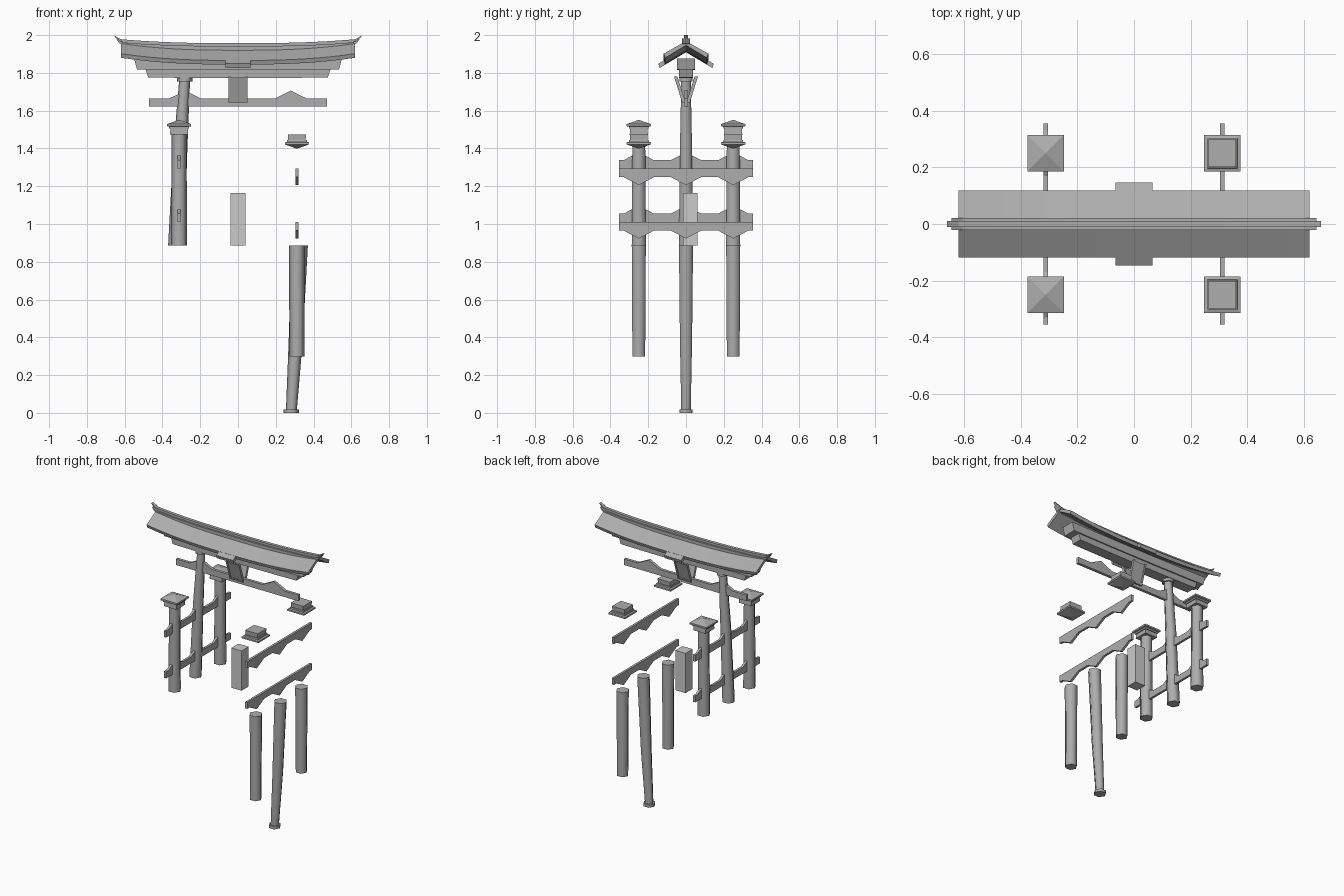
import bpy, bmesh, math
from mathutils import Matrix

if "Cube" in bpy.data.objects:
    bpy.data.objects.remove(bpy.data.objects["Cube"])

dark = bpy.data.materials.new("dark_grey")
dark.diffuse_color = (.42, .42, .42, 1)
dark.use_nodes = True
dark.node_tree.nodes["Principled BSDF"].inputs["Base Color"].default_value = dark.diffuse_color

def make(name, rings, mat=dark, smooth=False):
    """Skin a list of equal-length point rings and cap both ends."""
    bm = bmesh.new()
    vs = [[bm.verts.new(p) for p in r] for r in rings]
    n = len(vs[0])
    for a, b in zip(vs, vs[1:]):
        for i in range(n):
            j = (i + 1) % n
            bm.faces.new((a[i], a[j], b[j], b[i]))
    bm.faces.new(vs[0][::-1])
    bm.faces.new(vs[-1])
    bmesh.ops.recalc_face_normals(bm, faces=bm.faces)
    if smooth:
        for f in bm.faces:
            f.smooth = len(f.verts) == 4
        for e in bm.edges:
            e.smooth = e.calc_face_angle(0) < math.radians(65)
    me = bpy.data.meshes.new(name)
    bm.to_mesh(me)
    bm.free()
    me.materials.append(mat)
    ob = bpy.data.objects.new(name, me)
    bpy.context.collection.objects.link(ob)
    return ob

def square(cx, cy, h, z):
    return [(cx + sx * h, cy + sy * h, z) for sx, sy in ((-1, -1), (1, -1), (1, 1), (-1, 1))]

def hexagon(cx, cy, r, z):
    return [(cx + r * math.cos(i * math.pi / 3), cy + r * math.sin(i * math.pi / 3), z) for i in range(6)]

def flipped(ob, name, z0):
    """Copy turned half way round the y axis through (0, 0, z0)."""
    me = ob.data.copy()
    me.transform(Matrix.Translation((0, 0, z0)) @ Matrix.Rotation(math.pi, 4, 'Y') @ Matrix.Translation((0, 0, -z0)))
    bpy.context.collection.objects.link(bpy.data.objects.new(name, me))

# main pillars, leaning, with a collar at the thin end
MID = 0.887
p = make("main_pillar_left", [hexagon(-.327, 0, .043, MID), hexagon(-.305, 0, .037, 1.4), hexagon(-.283, 0, .029, 1.755),
                              hexagon(-.282, 0, .040, 1.755), hexagon(-.282, 0, .040, 1.774)], smooth=True)
flipped(p, "main_pillar_right", MID)

# support pillars and their caps
X = -.312
for side, y in (("front", -.25), ("back", .25)):
    p = make(f"support_pillar_left_{side}", [hexagon(X, y, .043, MID), hexagon(X, y, .039, 1.475)], smooth=True)
    flipped(p, f"support_pillar_right_{side}", MID)
    prof = [(.048, 1.475), (.046, 1.505), (.052, 1.505), (.053, 1.515), (.064, 1.518), (.064, 1.529), (.001, 1.551)]
    c = make(f"cap_left_{side}", [square(X, y, h, z) for h, z in prof])
    flipped(c, f"cap_right_{side}", 1.475)

# cross rails with three pointed bumps
prof = [(.355, 0), (-.355, 0), (-.355, .045)]
for c in (-.25, 0, .25):
    prof += [(c - .08, .045), (c, .087), (c + .08, .045)]
prof += [(.355, .045)]
for level, z in (("lower", 1.01), ("upper", 1.293)):
    r = make(f"rail_left_{level}", [[(X + dx, y, z + h) for y, h in prof] for dx in (-.008, .008)])
    flipped(r, f"rail_right_{level}", z)

# long tie beam with wedges over the pillars
tie = [(-.47, 1.622), (.47, 1.622), (.47, 1.664)]
for c in (.28, -.28):
    tie += [(c + .085, 1.664), (c, 1.706), (c - .085, 1.664)]
tie += [(-.47, 1.664)]
make("tie_beam", [[(x, y, z) for x, z in tie] for y in (-.01, .01)])

# curved beam with slanted ends, used for lintels and ridge
XS = [i / 8 for i in range(-8, 9)]
def beam(name, half_top, half_bot, hy, z0, z1, lift, tip=0):
    ts = [-1, -.94] + XS[1:-1] + [.94, 1]
    make(name, [[((half_top if up else half_bot) * t, y,
                  (z1 if up else z0) + lift * abs(t) ** 2.6 + (tip if abs(t) == 1 else 0))
                 for y, up in ((-hy, 0), (hy, 0), (hy, 1), (-hy, 1))] for t in ts])
beam("lower_lintel", .49, .475, .038, 1.773, 1.818, .003)
beam("upper_lintel", .55, .535, .047, 1.815, 1.872, .004)
beam("ridge_base", .645, .63, .022, 1.918, 1.942, .022, .018)
beam("ridge_top", .66, .645, .011, 1.940, 1.957, .025, .018)

# upswept gable roof with a wider tab in the middle
def gable(y, peak, slope, thick):
    e = peak - slope * y
    return [(-y, e), (0, peak), (y, e), (y - .008, e - thick), (0, peak - thick), (-y + .008, e - thick)]
make("roof", [[(.62 * t, y, z + .036 * abs(t) ** 2.6) for y, z in gable(.118, 1.932, .56, .022)] for t in XS])
make("roof_tab", [[(x, y, z) for y, z in gable(.147, 1.931, .56, .022)] for x in (-.065, .065)])

# tilted framed tablets, front and back
def panel(name, s, x0, x1, z0, z1, a, b):
    def pt(x, z, d):
        return (x, s * (.013 + .042 * (z - 1.645) / .135 + d), z)
    make(name, [[pt(x0, z0, d), pt(x1, z0, d), pt(x1, z1, d), pt(x0, z1, d)] for d in (a, b)])
for side, s in (("front", -1), ("back", 1)):
    panel(f"tablet_{side}", s, -.04, .04, 1.65, 1.775, -.004, .004)
    panel(f"tablet_sill_{side}", s, -.05, .05, 1.642, 1.654, -.01, .008)
    for edge, x in (("left", -.045), ("right", .045)):
        panel(f"tablet_frame_{side}_{edge}", s, x - .006, x + .006, 1.642, 1.78, -.01, .008)

# free-standing block in the default lighter grey
pale = bpy.data.materials.new("pale_grey")
pale.diffuse_color = (.8, .8, .8, 1)
pale.use_nodes = True
pale.node_tree.nodes["Principled BSDF"].inputs["Base Color"].default_value = pale.diffuse_color
make("block", [square(0, .022, .039, z) for z in (.887, 1.163)], pale)
